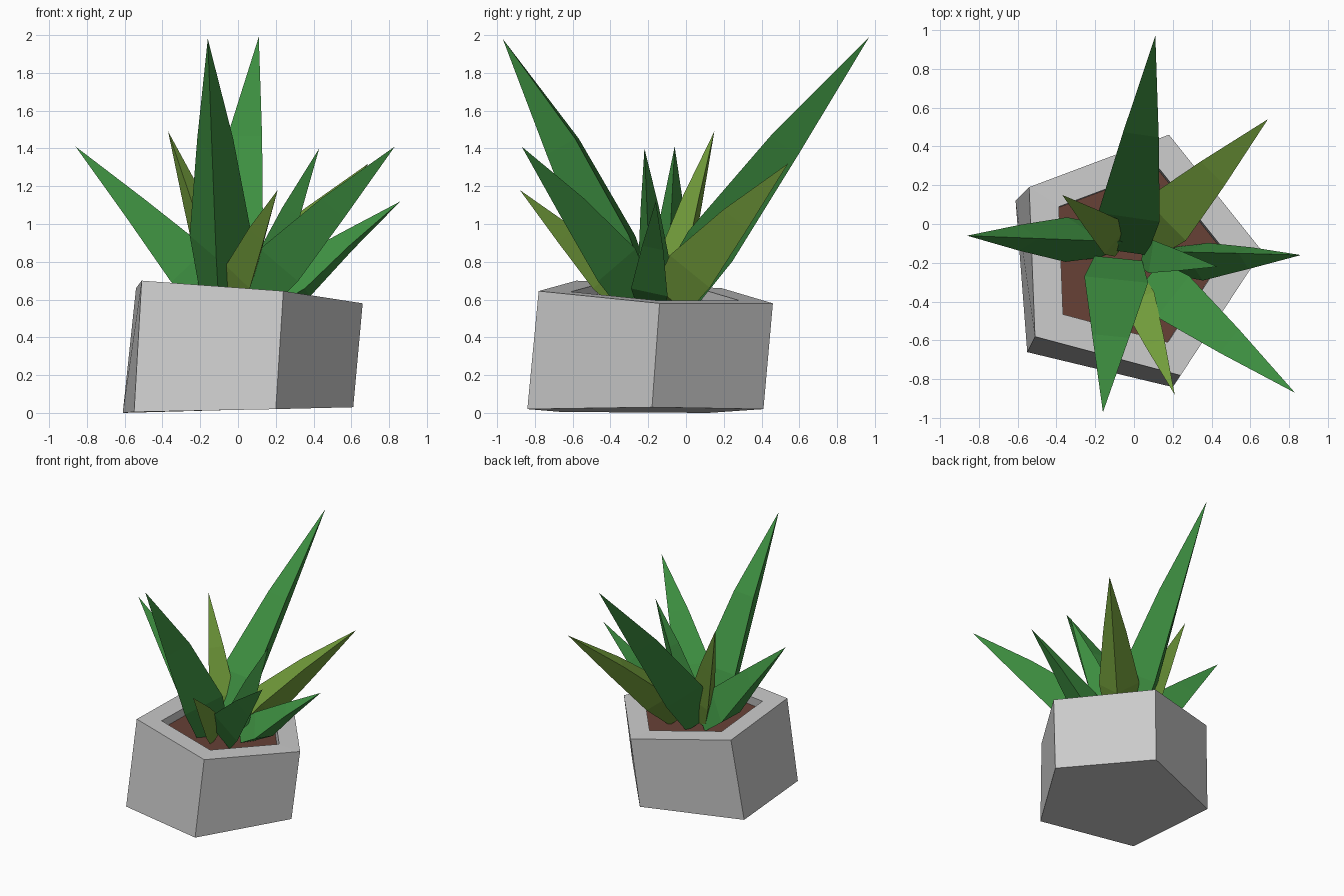
import bpy
from math import radians
from mathutils import Matrix, Vector as V

if "Cube" in bpy.data.objects:
    bpy.data.objects.remove(bpy.data.objects["Cube"])


def material(name, rgb):
    m = bpy.data.materials.new(name)
    m.diffuse_color = (*rgb, 1)
    m.use_nodes = True
    m.node_tree.nodes["Principled BSDF"].inputs["Base Color"].default_value = m.diffuse_color
    return m


GREEN = material("leaf_green", (0.048, 0.28, 0.053))
OLIVE = material("leaf_olive", (0.166, 0.33, 0.043))
BROWN = material("soil_brown", (0.135, 0.053, 0.037))


def add(name, verts, faces, mat=None):
    me = bpy.data.meshes.new(name)
    me.from_pydata(verts, [], faces)
    ob = bpy.data.objects.new(name, me)
    bpy.context.collection.objects.link(ob)
    if mat:
        me.materials.append(mat)
    return ob


def loft(rings):
    """Side faces joining equal-sized rings, plus a cap on the first ring."""
    n = len(rings[0])
    faces = [tuple(reversed(range(n)))]
    for r in range(len(rings) - 1):
        for i in range(n):
            j = (i + 1) % n
            faces.append((r * n + i, r * n + j, (r + 1) * n + j, (r + 1) * n + i))
    return [v for ring in rings for v in ring], faces


# Tilted five-sided pot: outer wall, rim, inner wall
bottom = [V(p) for p in [(-.55, -.66, .005), (.20, -.84, .02), (.61, -.18, .03),
                         (.13, .41, .02), (-.61, .12, 0)]]
top = [V(p) for p in [(-.51, -.58, .70), (.24, -.78, .645), (.66, -.14, .58),
                      (.18, .46, .58), (-.54, .19, .66)]]
mid = sum(top, V()) / 5
inner = [mid + (p - mid) * .72 for p in top]
floor = [p - V((.01, .01, .12)) for p in inner]
add("pot", *loft([bottom, top, inner, floor]))

# Soil
add("soil", [p - V((.005, .005, .07)) for p in inner], [(0, 1, 2, 3, 4)], BROWN)


def leaf(name, base, tip, width, depth, mat, roll=0, bow=.65):
    """Three-sided blade: two upper edges that bow outward and a straight keel."""
    base, tip = V(base), V(tip)
    axis = (tip - base).normalized()
    side = axis.cross(V((0, 0, 1))).normalized()
    up = side.cross(axis)
    turn = Matrix.Rotation(radians(roll), 3, axis)
    side, up = turn @ side, turn @ up
    rings = []
    for t, w, u, k in ((0, .75, .75, .8), (.2, 1, 1, .9), (.58, .58, bow, .5)):
        c = base.lerp(tip, t)
        s, h = side * width / 2 * w, up * depth / 2
        rings.append([c - s + h * u, c - h * k, c + s + h * u])
    verts, faces = loft(rings)
    verts.append(tip)
    faces += [(6, 7, 9), (7, 8, 9), (8, 6, 9)]
    add(name, verts, faces, mat)


# Leaves: base, tip, width, depth, colour, roll about the length, bow
leaves = [
    ("front_tall", (-.09, -.27, .60), (-.16, -.97, 1.98), .33, .28, GREEN, 0, .8),
    ("back_tall", (-.04, -.06, .60), (.11, .97, 1.99), .32, .28, GREEN, 0, .7),
    ("left", (-.10, -.09, .63), (-.86, -.06, 1.41), .23, .27, GREEN, 180, .5),
    ("front_right", (.12, -.31, .62), (.83, -.87, 1.41), .27, .24, GREEN),
    ("right", (.17, -.17, .62), (.86, -.16, 1.12), .20, .21, GREEN, 165, .45),
    ("right_small", (.10, -.17, .60), (.43, -.22, 1.40), .17, .17, GREEN),
    ("back_right", (.10, -.04, .60), (.69, .54, 1.32), .30, .24, OLIVE),
    ("back_left", (-.10, -.07, .60), (-.37, .15, 1.49), .20, .18, OLIVE),
    ("front_small", (.00, -.33, .60), (.21, -.88, 1.18), .18, .18, OLIVE),
]
for name, *args in leaves:
    leaf("leaf_" + name, *args)
